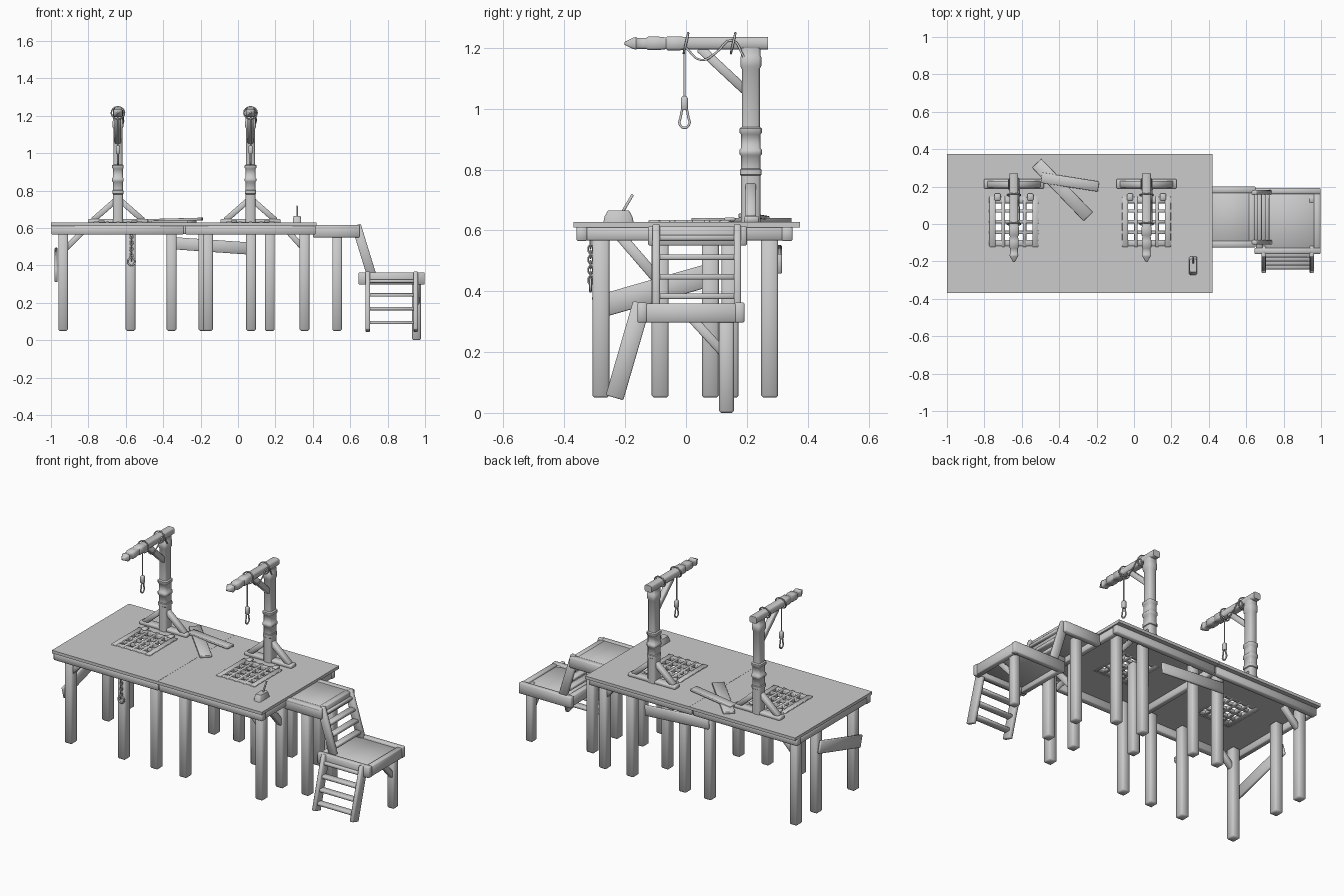
import bpy, bmesh, math
from mathutils import Vector, Matrix

if "Cube" in bpy.data.objects:
    bpy.data.objects.remove(bpy.data.objects["Cube"], do_unlink=True)

GREY = (0.6, 0.6, 0.6, 1)
wood = bpy.data.materials.new("weathered grey")
wood.use_nodes = True
wood.diffuse_color = GREY
wood.node_tree.nodes["Principled BSDF"].inputs["Base Color"].default_value = GREY


def finish(name, bm, smooth=True):
    bmesh.ops.recalc_face_normals(bm, faces=bm.faces)
    mesh = bpy.data.meshes.new(name)
    bm.to_mesh(mesh)
    bm.free()
    mesh.materials.append(wood)
    ob = bpy.data.objects.new(name, mesh)
    bpy.context.collection.objects.link(ob)
    if smooth:
        bpy.ops.object.select_all(action='DESELECT')
        ob.select_set(True)
        bpy.context.view_layer.objects.active = ob
        bpy.ops.object.shade_smooth_by_angle(angle=math.radians(50))
    return ob


def block(name, size, matrix, bevel):
    bm = bmesh.new()
    bmesh.ops.create_cube(bm, size=1)
    bmesh.ops.scale(bm, vec=size, verts=bm.verts)
    if bevel:
        bmesh.ops.bevel(bm, geom=bm.edges[:], offset=bevel, segments=1, affect='EDGES')
    bmesh.ops.transform(bm, matrix=matrix, verts=bm.verts)
    return finish(name, bm)


def box(name, lo, hi, bevel=0.004):
    lo, hi = Vector(lo), Vector(hi)
    return block(name, hi - lo, Matrix.Translation((lo + hi) / 2), bevel)


def beam(name, p, q, width, depth, side=(1, 0, 0), bevel=0.004):
    """Timber from p to q; width is measured along the side direction."""
    p, q = Vector(p), Vector(q)
    along = (q - p).normalized()
    across = Vector(side)
    across = (across - along * across.dot(along)).normalized()
    third = along.cross(across)
    rot = Matrix((across, third, along)).transposed().to_4x4()
    return block(name, (width, depth, (q - p).length),
                 Matrix.Translation((p + q) / 2) @ rot, bevel)


def loft(name, stations, place):
    """Chamfered square section through (distance, half a, half b) stations."""
    bm = bmesh.new()
    rings = []
    for d, a, b in stations:
        c = min(a, b) * 0.3
        section = [(a, b - c), (a - c, b), (c - a, b), (-a, b - c),
                   (-a, c - b), (c - a, -b), (a - c, -b), (a, c - b)]
        rings.append([bm.verts.new(place(d, u, v)) for u, v in section])
    for r, s in zip(rings, rings[1:]):
        for i in range(8):
            j = (i + 1) % 8
            bm.faces.new((r[i], r[j], s[j], s[i]))
    bm.faces.new(rings[0])
    bm.faces.new(rings[-1])
    return finish(name, bm)


def rope(name, points, radius, cyclic=False):
    cu = bpy.data.curves.new(name, 'CURVE')
    cu.dimensions = '3D'
    cu.bevel_depth = radius
    cu.bevel_resolution = 1
    cu.resolution_u = 4
    cu.use_fill_caps = True
    sp = cu.splines.new('BEZIER')
    sp.bezier_points.add(len(points) - 1)
    for bp, co in zip(sp.bezier_points, points):
        bp.co = co
        bp.handle_left_type = bp.handle_right_type = 'AUTO'
    sp.use_cyclic_u = cyclic
    cu.materials.append(wood)
    ob = bpy.data.objects.new(name, cu)
    bpy.context.collection.objects.link(ob)


# Deck halves, each with a square opening, and the rim below
def deck(name, x0, x1, cx):
    bm = bmesh.new()
    outer = [(x0, -.37), (x1, -.37), (x1, .375), (x0, .375)]
    inner = [(cx - .125, -.115), (cx + .125, -.115), (cx + .125, .14), (cx - .125, .14)]
    o = [bm.verts.new((x, y, .628)) for x, y in outer]
    n = [bm.verts.new((x, y, .628)) for x, y in inner]
    faces = [bm.faces.new((o[i], o[(i + 1) % 4], n[(i + 1) % 4], n[i])) for i in range(4)]
    ext = bmesh.ops.extrude_face_region(bm, geom=faces, use_keep_orig=True)
    low = [g for g in ext['geom'] if isinstance(g, bmesh.types.BMVert)]
    bmesh.ops.translate(bm, vec=(0, 0, -.018), verts=low)
    finish(name, bm, smooth=False)


# Grate with four by four holes and two hinges
def grate(cx):
    cy, pitch = .0125, .057
    for i in range(5):
        t = (i - 2) * pitch
        w = .016 if i in (0, 4) else .009
        box("grate_bar_long", (cx + t - w, cy - .135, .612), (cx + t + w, cy + .135, .634), .002)
        box("grate_bar_cross", (cx - .132, cy + t - w, .614), (cx + .132, cy + t + w, .633), .002)
    for s in (-1, 1):
        box("grate_hinge", (cx + s * .088 - .016, .125, .63), (cx + s * .088 + .016, .162, .643))


# Upright, arm, braces and noose
def gallows(cx):
    hx, hy = .026, .0315
    levels = [(.625, 0), (.78, 0), (.783, .004), (.80, .004), (.803, 0), (.845, 0), (.85, .005),
              (.865, .005), (.87, 0), (.915, 0), (.92, .005), (.935, .005), (.94, -.002),
              (1.13, -.002), (1.14, .003), (1.17, .003), (1.175, 0), (1.2, 0)]
    loft("gallows_post", [(z, hx + e, hy + e) for z, e in levels],
         lambda d, u, v: (cx + u, .213 + v, d))
    arm = [(.27, .02), (.0, .02), (-.02, .023), (-.06, .023), (-.065, .019), (-.09, .022),
           (-.125, .022), (-.13, .018), (-.16, .018), (-.165, .021), (-.175, .018), (-.203, .004)]
    loft("gallows_arm", [(y, h * 1.15, h) for y, h in arm],
         lambda d, u, v: (cx + u, d, 1.215 + v))
    beam("arm_brace", (cx, .195, 1.06), (cx, .045, 1.2), .034, .03)
    box("gallows_foot", (cx - .16, .19, .625), (cx + .16, .24, .647))
    for s in (-1, 1):
        beam("foot_brace", (cx + s * .135, .213, .64), (cx + s * .015, .213, .745),
             .035, .03, (0, 1, 0))
    y = -.005
    rope("noose_rope", [(cx, y, 1.2), (cx, y, 1.03)], .004)
    loft("noose_knot", [(.995, .008, .008), (1.0, .011, .011), (1.035, .011, .011),
                        (1.042, .006, .006)], lambda d, u, v: (cx + u, y + v, d))
    rope("noose_loop", [(cx, y, 1.0), (cx, y + .013, .97), (cx, y + .016, .95),
                        (cx, y, .937), (cx, y - .016, .95), (cx, y - .013, .97)], .0045, True)
    for yy in (-.005, .15):
        rope("rope_wrap", [(cx - .026, yy, 1.193), (cx + .026, yy, 1.193),
                           (cx + .026, yy + .01, 1.238), (cx - .026, yy + .01, 1.238)], .004, True)
    rope("rope_slack", [(cx + .026, 0, 1.2), (cx + .028, .05, 1.16), (cx + .027, .1, 1.185),
                        (cx + .027, .15, 1.225), (cx + .03, .19, 1.17)], .004)


for name, x0, x1, cx in (("deck_left_end", -.285, .42, .067), ("deck_right_end", -1, -.286, -.642)):
    deck(name, x0, x1, cx)
    grate(cx)
    gallows(cx)
    for y0, y1 in ((-.36, -.325), (.315, .35)):
        box("deck_rim", (x0 + .003, y0, .565), (x1 - .005, y1, .612))
for x in (-.995, -.3, .38):
    box("deck_crossbeam", (x, -.35, .567), (x + .032, .34, .611))

# Platform legs
legs = [(-.935, -.28), (-.575, -.28), (-.355, -.28), (-.16, -.28), (.355, -.28),
        (-.935, .275), (-.355, .275), (-.185, .275), (.17, .275), (.355, .275),
        (-.935, .08), (.07, .08), (.355, -.085), (.53, -.085), (.53, .145)]
for x, y in legs:
    box("leg", (x - .026, y - .028, .05), (x + .026, y + .028, .61 if x < .5 else .57), .007)

# Leg braces and nailed rails
for y in (-.28, .275):
    beam("leg_brace", (-.93, y, .48), (-.82, y, .59), .035, .03, (0, 1, 0))
    beam("leg_brace", (.35, y, .49), (.26, y, .59), .035, .03, (0, 1, 0))
beam("inner_leg_brace", (.355, -.09, .435), (.355, -.215, .58), .035, .035)
beam("end_rail", (-.972, -.3, .345), (-.972, .1, .46), .016, .075)
beam("back_rail", (-.37, .308, .52), (.06, .308, .49), .016, .065, (0, 1, 0))

# Loose planks and lever on the deck
beam("loose_plank_low", (-.52, .325, .634), (-.245, .04, .634), .014, .068, (0, 0, 1), .002)
beam("loose_plank_high", (-.495, .248, .64), (-.19, .2, .648), .014, .055, (0, 0, 1), .002)
loft("lever_base", [(.625, .022, .05), (.645, .022, .046), (.665, .018, .035)],
     lambda d, u, v: (.316 + u, -.222 + v, d))
beam("lever_handle", (.316, -.215, .65), (.316, -.175, .718), .009, .009, bevel=.002)

# Hanging chain with a shackle
for i in range(8):
    z, c, s = .555 - i * .017, math.cos(i * 1.57), math.sin(i * 1.57)
    ring = [(-.57 + .008 * u * c, -.314 + .008 * u * s, z + .013 * v)
            for u, v in ((1, 0), (0, 1), (-1, 0), (0, -1))]
    rope("chain_link", ring, .003, True)
rope("shackle", [(-.55, -.314, .42), (-.57, -.314, .44), (-.59, -.314, .42), (-.57, -.314, .4)],
     .005, True)

# Upper landing
box("upper_landing_boards", (.41, -.125, .598), (.64, .2, .612))
for y in (-.125, .165):
    box("upper_landing_beam", (.4, y, .55), (.65, y + .035, .615))
box("upper_landing_end", (.612, -.125, .55), (.648, .2, .613))

# Lower landing and its single leg
box("lower_landing_boards", (.655, -.15, .325), (.99, .18, .35))
for y in (-.16, .16):
    box("lower_landing_beam", (.645, y, .297), (.998, y + .032, .363))
for x in (.652, .962):
    box("lower_landing_end", (x, -.155, .297), (x + .034, .188, .36))
box("lower_landing_leg", (.93, .108, 0), (.978, .158, .35), .007)
beam("lower_landing_brace", (.955, .015, .315), (.955, .13, .19), .03, .03)


# Ladders: two stringers joined by rungs
def ladder(name, top, bottom, offset, width, rungs):
    top, bottom, offset = Vector(top), Vector(bottom), Vector(offset)
    for k in (0, 1):
        beam(name + "_stringer", top + offset * k, bottom + offset * k, .024, width, offset)
    for i in range(rungs):
        p = top.lerp(bottom, (i + .6) / (rungs + .2))
        beam(name + "_rung", p, p + offset, .04, .018, (1, 0, 0) if offset.y else (0, 1, 0), .003)


ladder("upper_ladder", (.632, -.098, .615), (.715, -.098, .345), (0, .267, 0), .05, 4)
ladder("lower_ladder", (.694, -.145, .36), (.694, -.235, .05), (.256, 0, 0), .06, 4)
